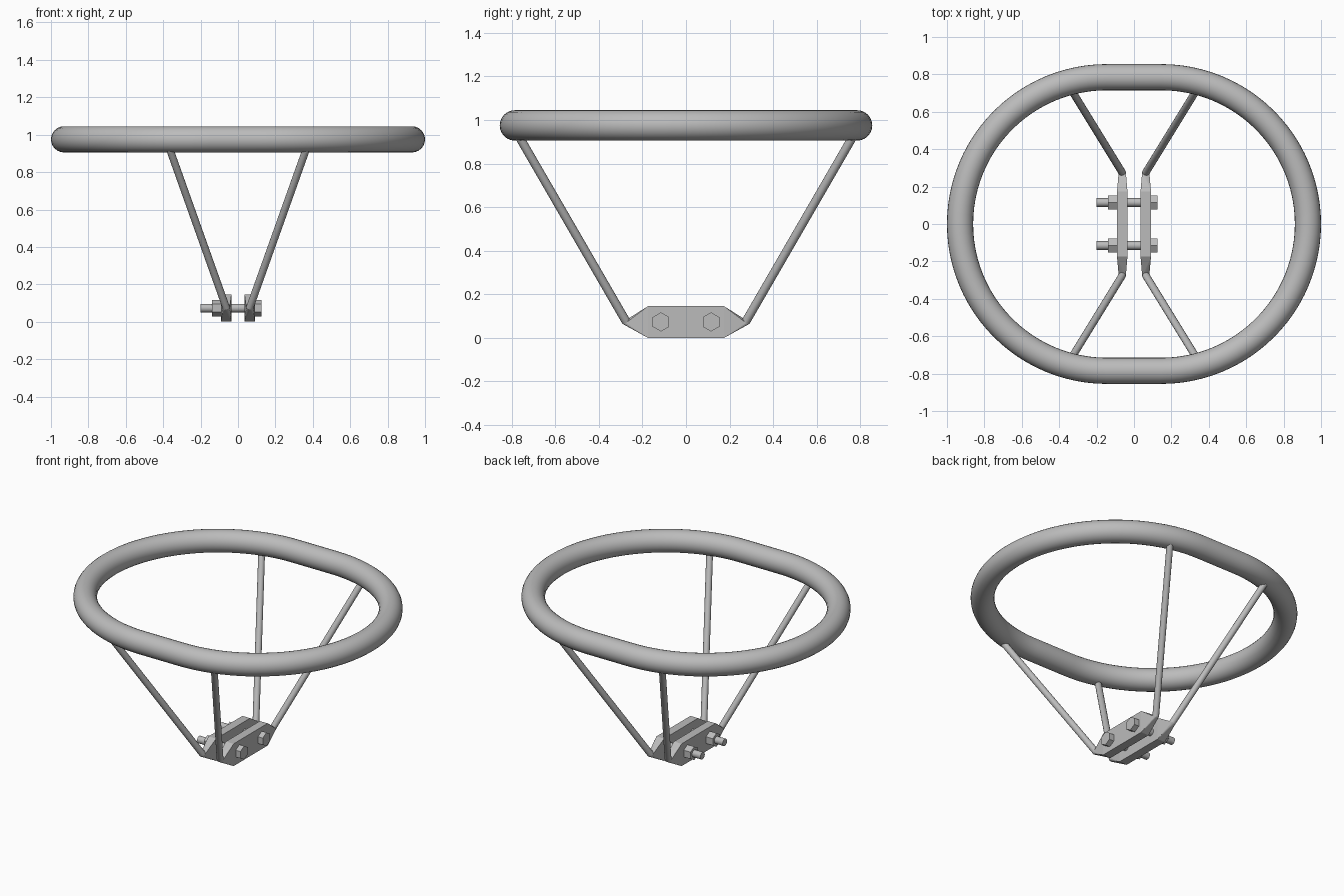
import bpy, bmesh, math
from mathutils import Vector

if "Cube" in bpy.data.objects:
    bpy.data.objects.remove(bpy.data.objects["Cube"])

steel = bpy.data.materials.new("grey steel")
steel.use_nodes = True
GREY = (0.5, 0.5, 0.5, 1)
steel.diffuse_color = GREY
steel.node_tree.nodes["Principled BSDF"].inputs["Base Color"].default_value = GREY


def finish(name, bm, smooth=True):
    bmesh.ops.recalc_face_normals(bm, faces=bm.faces)
    mesh = bpy.data.meshes.new(name)
    bm.to_mesh(mesh)
    bm.free()
    mesh.materials.append(steel)
    obj = bpy.data.objects.new(name, mesh)
    bpy.context.collection.objects.link(obj)
    if smooth:
        bpy.ops.object.select_all(action='DESELECT')
        obj.select_set(True)
        bpy.context.view_layer.objects.active = obj
        bpy.ops.object.shade_smooth_by_angle(angle=math.radians(35))
    return obj


def rod(name, a, b, radius, sides):
    """Cylinder or prism running from a to b."""
    a, b = Vector(a), Vector(b)
    bm = bmesh.new()
    bmesh.ops.create_cone(bm, cap_ends=True, segments=sides, radius1=radius,
                          radius2=radius, depth=(b - a).length)
    turn = (b - a).to_track_quat('Z', 'Y').to_matrix().to_4x4()
    bmesh.ops.transform(bm, matrix=turn, verts=bm.verts)
    bmesh.ops.translate(bm, vec=(a + b) / 2, verts=bm.verts)
    return finish(name, bm, sides > 6)


# Ring: a round tube swept along two half circles joined by straights
TUBE, BEND, SHIFT, RING_Z = 0.07, 0.785, 0.145, 0.975
STEPS, SIDES = 48, 24
bm = bmesh.new()
loops = []
for side in (1, -1):
    for i in range(STEPS + 1):
        t = math.pi * i / STEPS - side * math.pi / 2
        out = Vector((math.cos(t), math.sin(t), 0))
        centre = out * BEND + Vector((side * SHIFT, 0, RING_Z))
        loops.append([bm.verts.new(centre + TUBE * (
            out * math.cos(math.tau * k / SIDES)
            + Vector((0, 0, math.sin(math.tau * k / SIDES)))))
            for k in range(SIDES)])
for i, loop in enumerate(loops):
    following = loops[(i + 1) % len(loops)]
    for k in range(SIDES):
        n = (k + 1) % SIDES
        bm.faces.new((loop[k], following[k], following[n], loop[n]))
finish("ring", bm)

# Clamp plates, each with tapered ends that run into the struts
PLATE_X, THICK, HALF_LEN, HEIGHT = 0.063, 0.056, 0.175, 0.145
STRUT_R = 0.02
for sx, x_name in ((1, "left"), (-1, "right")):
    bm = bmesh.new()
    bmesh.ops.create_cube(bm, size=1)
    bmesh.ops.scale(bm, vec=(THICK, HALF_LEN * 2, HEIGHT), verts=bm.verts)
    bmesh.ops.translate(bm, vec=(sx * PLATE_X, 0, HEIGHT / 2), verts=bm.verts)
    finish(x_name + "_clamp_plate", bm, False)

    for sy, y_name in ((-1, "front"), (1, "back")):
        foot = Vector((sx * PLATE_X, sy * 0.275, 0.075))
        top = Vector((sx * 0.38, sy * 0.79, 0.965))
        rod(f"{y_name}_{x_name}_strut", foot, top, STRUT_R, 16)

        # Taper: hull of the plate end and the strut's lower rim
        bm = bmesh.new()
        for dx in (-THICK / 2, THICK / 2):
            for z in (0, HEIGHT):
                bm.verts.new((sx * PLATE_X + dx, sy * HALF_LEN, z))
        turn = (top - foot).to_track_quat('Z', 'Y')
        for k in range(16):
            a = math.tau * k / 16
            bm.verts.new(foot + turn @ Vector((math.cos(a), math.sin(a), 0)) * STRUT_R)
        hull = bmesh.ops.convex_hull(bm, input=bm.verts)
        bmesh.ops.delete(bm, geom=hull["geom_interior"], context='VERTS')
        finish(f"{y_name}_{x_name}_taper", bm, False)

# Bolts through both plates, heads on one side and nuts on the other
BOLT_Z = 0.073
for y, y_name in ((-0.115, "front"), (0.115, "back")):
    rod(y_name + "_bolt_shaft", (-0.2, y, BOLT_Z), (0.1, y, BOLT_Z), 0.023, 20)
    for part, x0, x1 in (("head", 0.09, 0.125), ("nut", -0.14, -0.09)):
        rod(f"{y_name}_bolt_{part}", (x0, y, BOLT_Z), (x1, y, BOLT_Z), 0.044, 6)
